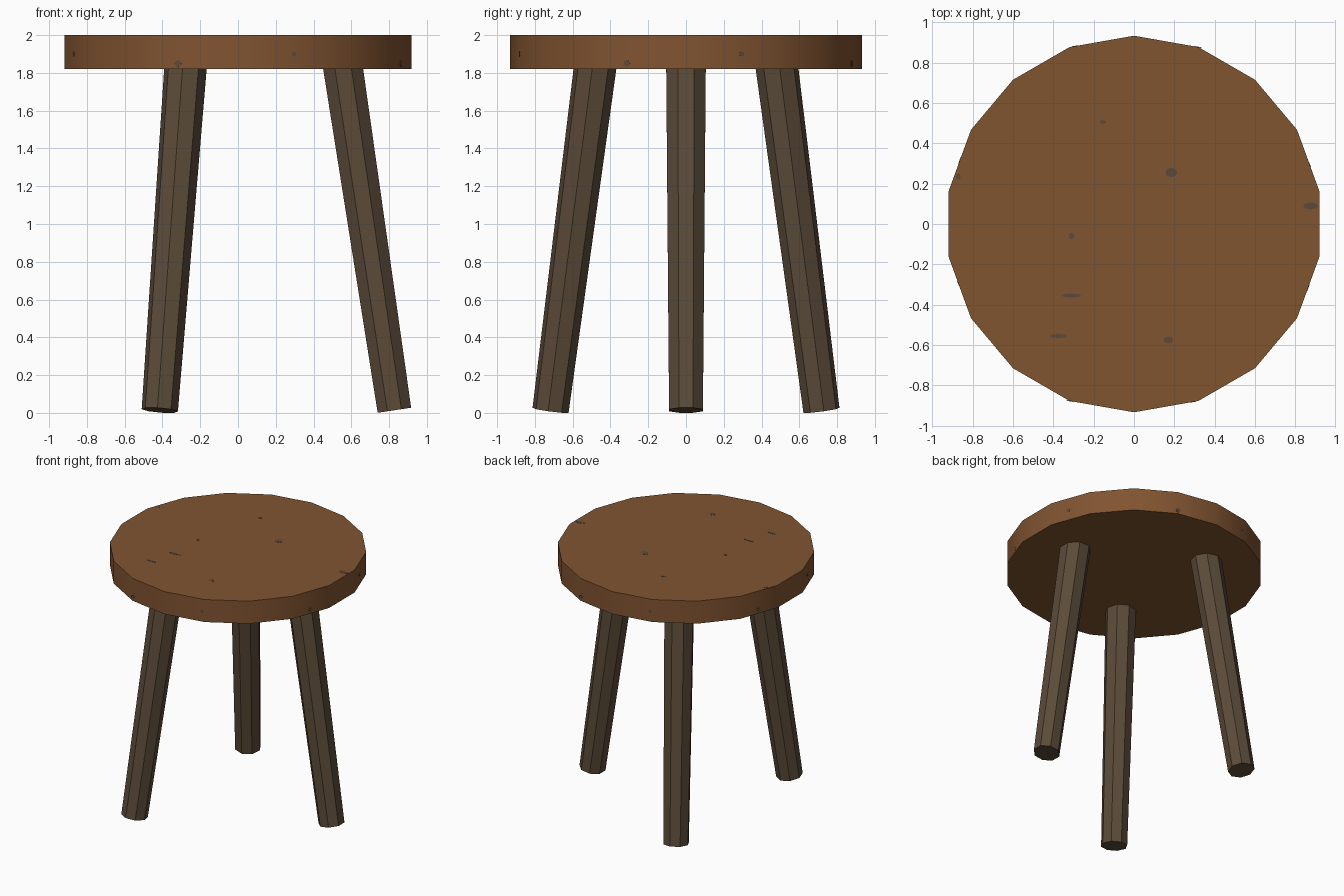
import bpy
import bmesh
from math import radians, pi, cos, sin, atan2
from mathutils import Matrix, Vector

cube = bpy.data.objects.get("Cube")
if cube:
    bpy.data.objects.remove(cube, do_unlink=True)


def material(name, rgb):
    mat = bpy.data.materials.new(name)
    mat.use_nodes = True
    color = (*rgb, 1.0)
    mat.diffuse_color = color
    mat.node_tree.nodes["Principled BSDF"].inputs["Base Color"].default_value = color
    return mat


warm_wood = material("warm brown wood", (0.22, 0.089, 0.031))
dark_wood = material("dark brown wood", (0.105, 0.071, 0.041))


def add_prism(bm, sides, low, high, depth, matrix):
    """Capped prism along local z, centred on the matrix origin."""
    bmesh.ops.create_cone(bm, cap_ends=True, cap_tris=False, segments=sides,
                          radius1=low, radius2=high, depth=depth, matrix=matrix)


def make_object(name, bm, mat):
    mesh = bpy.data.meshes.new(name)
    bm.to_mesh(mesh)
    bm.free()
    mesh.materials.append(mat)
    obj = bpy.data.objects.new(name, mesh)
    bpy.context.collection.objects.link(obj)
    return obj


# Round seat slab with a softly shaded rim
SEAT_R, SEAT_LOW, SEAT_TOP, SIDES = 0.933, 1.82, 2.0, 18
bm = bmesh.new()
add_prism(bm, SIDES, SEAT_R, SEAT_R, SEAT_TOP - SEAT_LOW,
          Matrix.Translation((0, 0, (SEAT_LOW + SEAT_TOP) / 2)))
seat = make_object("seat", bm, warm_wood)
bpy.ops.object.select_all(action="DESELECT")
seat.select_set(True)
bpy.context.view_layer.objects.active = seat
bpy.ops.object.shade_smooth_by_angle(angle=radians(30))

# Three splayed, slightly tapered octagonal legs
FOOT_R, LEG_TOP_R, FOOT_Z, LEG_TOP_Z = 0.828, 0.545, 0.014, 1.9
run, rise = FOOT_R - LEG_TOP_R, LEG_TOP_Z - FOOT_Z
tilt = atan2(run, rise)
length = (run ** 2 + rise ** 2) ** 0.5
for name, azimuth in (("left_leg", 0), ("back_right_leg", 120), ("front_right_leg", 240)):
    bm = bmesh.new()
    place = (Matrix.Rotation(radians(azimuth), 4, "Z")
             @ Matrix.Translation(((FOOT_R + LEG_TOP_R) / 2, 0, (FOOT_Z + LEG_TOP_Z) / 2))
             @ Matrix.Rotation(-tilt, 4, "Y")
             @ Matrix.Rotation(pi / 8, 4, "Z"))
    add_prism(bm, 8, 0.097, 0.114, length, place)
    make_object(name, bm, dark_wood)

# Dark knots in the seat top: x, y, half width, half depth
KNOTS = [(0.185, 0.255, 0.03, 0.024), (-0.31, -0.06, 0.015, 0.015),
         (-0.155, 0.505, 0.016, 0.01), (-0.31, -0.355, 0.05, 0.01),
         (-0.375, -0.555, 0.045, 0.01), (0.17, -0.575, 0.025, 0.018),
         (0.875, 0.09, 0.038, 0.018), (-0.87, 0.235, 0.012, 0.015)]
bm = bmesh.new()
for x, y, w, d in KNOTS:
    add_prism(bm, 8, 1, 1, 0.003,
              Matrix.Translation((x, y, SEAT_TOP)) @ Matrix.Diagonal((w, d, 1, 1)))
make_object("seat_top_knots", bm, dark_wood)

# Small knots repeated on each quarter of the rim
bm = bmesh.new()
step = 2 * pi / SIDES
apothem = SEAT_R * cos(step / 2)
for quarter in range(4):
    for offset, z, size in ((0.29, 1.9, 0.014), (-0.31, 1.85, 0.018)):
        angle = quarter * pi / 2 + offset / SEAT_R * 1.05
        facing = round(angle / step) * step
        normal = Vector((cos(facing), sin(facing), 0))
        spot = normal * apothem + Vector((-normal.y, normal.x, 0)) * apothem * (angle - facing)
        spot.z = z
        turn = normal.to_track_quat("Z", "Y").to_matrix().to_4x4()
        add_prism(bm, 8, size, size, 0.003, Matrix.Translation(spot) @ turn)
make_object("seat_rim_knots", bm, dark_wood)
